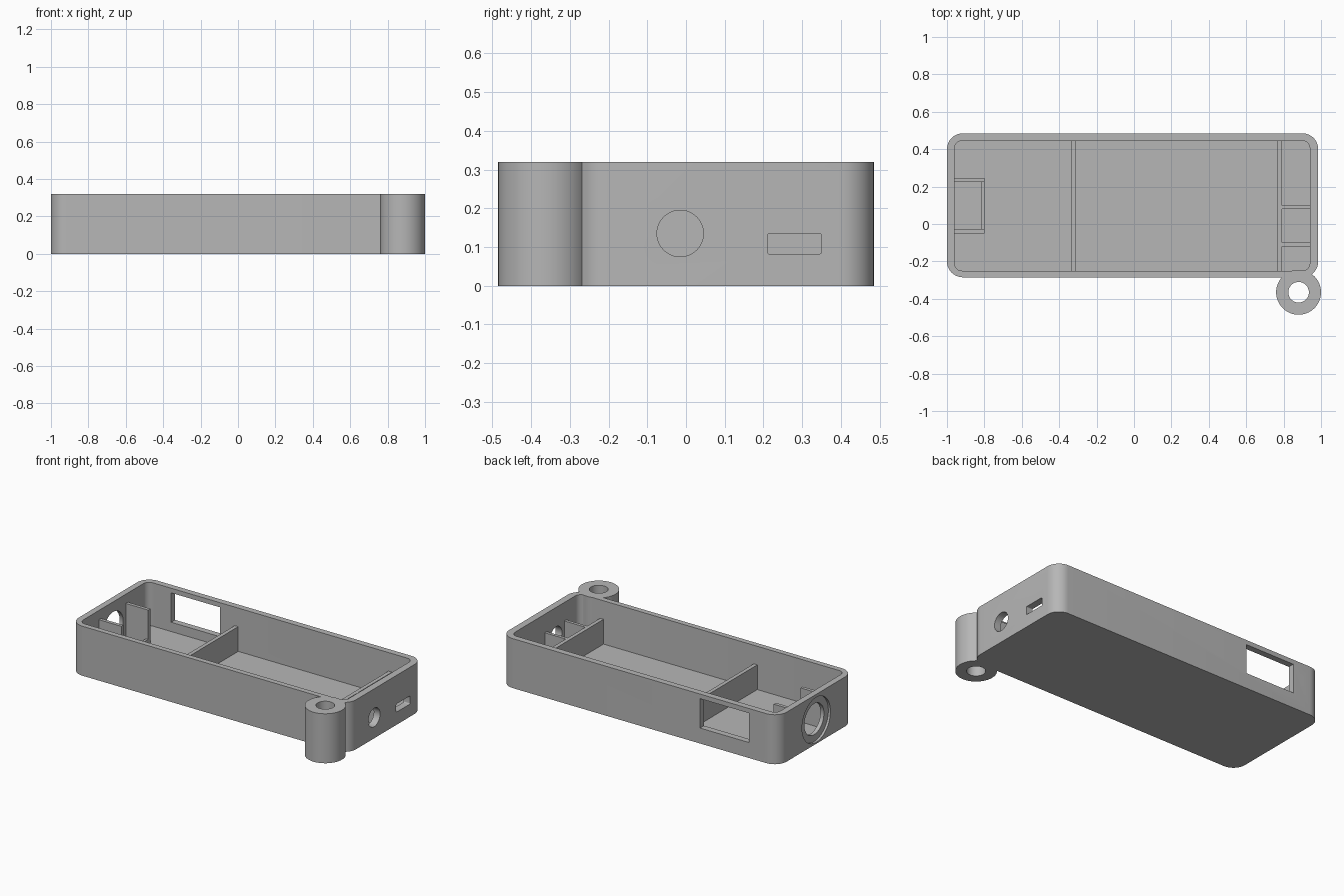
import bpy, bmesh, math
from mathutils import Matrix

cube = bpy.data.objects.get("Cube")
if cube:
    bpy.data.objects.remove(cube, do_unlink=True)

grey = bpy.data.materials.new("plain grey")
grey.use_nodes = True
grey.diffuse_color = (0.47, 0.47, 0.47, 1)
grey.node_tree.nodes["Principled BSDF"].inputs["Base Color"].default_value = (0.47, 0.47, 0.47, 1)

# Local z becomes the chosen world axis
AXES = {
    "z": Matrix.Identity(4),
    "x": Matrix(((0, 0, 1, 0), (1, 0, 0, 0), (0, 1, 0, 0), (0, 0, 0, 1))),
    "y": Matrix(((0, 1, 0, 0), (0, 0, 1, 0), (1, 0, 0, 0), (0, 0, 0, 1))),
}


def prism(name, outline, low, high, axis="z"):
    """Extrude a closed outline from low to high along an axis."""
    bm = bmesh.new()
    face = bm.faces.new([bm.verts.new((a, b, low)) for a, b in outline])
    moved = bmesh.ops.extrude_face_region(bm, geom=[face])["geom"]
    bmesh.ops.translate(bm, vec=(0, 0, high - low),
                        verts=[v for v in moved if isinstance(v, bmesh.types.BMVert)])
    bm.transform(AXES[axis])
    bmesh.ops.recalc_face_normals(bm, faces=bm.faces)
    mesh = bpy.data.meshes.new(name)
    bm.to_mesh(mesh)
    bm.free()
    mesh.materials.append(grey)
    ob = bpy.data.objects.new(name, mesh)
    bpy.context.collection.objects.link(ob)
    return ob


def circle(a, b, r, n=48):
    return [(a + r * math.cos(math.tau * i / n), b + r * math.sin(math.tau * i / n))
            for i in range(n)]


def rounded(a0, a1, b0, b1, r, n=10):
    pts = []
    corners = ((a1 - r, b1 - r), (a0 + r, b1 - r), (a0 + r, b0 + r), (a1 - r, b0 + r))
    for k, (a, b) in enumerate(corners):
        for i in range(n + 1):
            t = math.pi / 2 * (k + i / n)
            pts.append((a + r * math.cos(t), b + r * math.sin(t)))
    return pts


def box(name, x0, x1, y0, y1, z0, z1):
    return prism(name, [(x0, y0), (x1, y0), (x1, y1), (x0, y1)], z0, z1)


def combine(target, tool, operation):
    """Apply a boolean and remove the tool."""
    tool.hide_render = True
    mod = target.modifiers.new(operation, "BOOLEAN")
    mod.operation, mod.solver, mod.object = operation, "EXACT", tool
    bpy.ops.object.select_all(action="DESELECT")
    bpy.context.view_layer.objects.active = target
    target.select_set(True)
    bpy.ops.object.modifier_apply(modifier=mod.name)
    bpy.data.objects.remove(tool, do_unlink=True)


HEIGHT, FLOOR = 0.32, 0.04

# Open tray with rounded corners
case = prism("case", rounded(-1, 0.985, -0.285, 0.485, 0.085), 0, HEIGHT)
combine(case, prism("cavity", rounded(-0.96, 0.94, -0.25, 0.445, 0.04), FLOOR, 0.5), "DIFFERENCE")

# Corner mounting boss
combine(case, prism("boss", circle(0.88, -0.365, 0.12, 64), 0, HEIGHT), "UNION")

# Openings: boss bore, right end, back wall, left end
cutters = [
    prism("boss_bore", circle(0.88, -0.365, 0.055), -0.1, 0.5),
    prism("round_port", circle(-0.015, 0.135, 0.06), 0.9, 1.1, "x"),
    prism("slot_port", rounded(0.21, 0.35, 0.082, 0.135, 0.006, 4), 0.9, 1.1, "x"),
    prism("window", [(0.1, -0.79), (0.29, -0.79), (0.29, -0.44), (0.1, -0.44)], 0.42, 0.6, "y"),
    prism("back_hole", circle(0.215, -0.845, 0.018, 24), 0.42, 0.6, "y"),
    prism("lens_recess", circle(0.0975, 0.155, 0.145, 64), -1.1, -0.985, "x"),
    prism("lens_hole", circle(0.0975, 0.155, 0.1, 64), -1.1, -0.94, "x"),
    prism("end_hole", circle(0.28, 0.135, 0.014, 24), -1.1, -0.94, "x"),
]
for cutter in cutters:
    combine(case, cutter, "DIFFERENCE")
bpy.ops.object.shade_smooth_by_angle(angle=math.radians(30))

# Full-width dividers
for name, x in (("middle_divider", -0.335), ("end_divider", 0.765)):
    box(name, x, x + 0.025, -0.255, 0.45, FLOOR - 0.01, 0.2)

# Ribs behind the right end wall
for name, y in (("back_rib", 0.08), ("front_rib", -0.12)):
    box(name, 0.785, 0.945, y, y + 0.02, FLOOR - 0.01, 0.2)

# Holder behind the left end wall
for name, y in (("back_holder_plate", 0.225), ("front_holder_plate", -0.05)):
    box(name, -0.965, -0.8, y, y + 0.022, FLOOR - 0.01, 0.26)
box("holder_lip", -0.817, -0.8, -0.04, 0.235, FLOOR - 0.01, 0.07)
